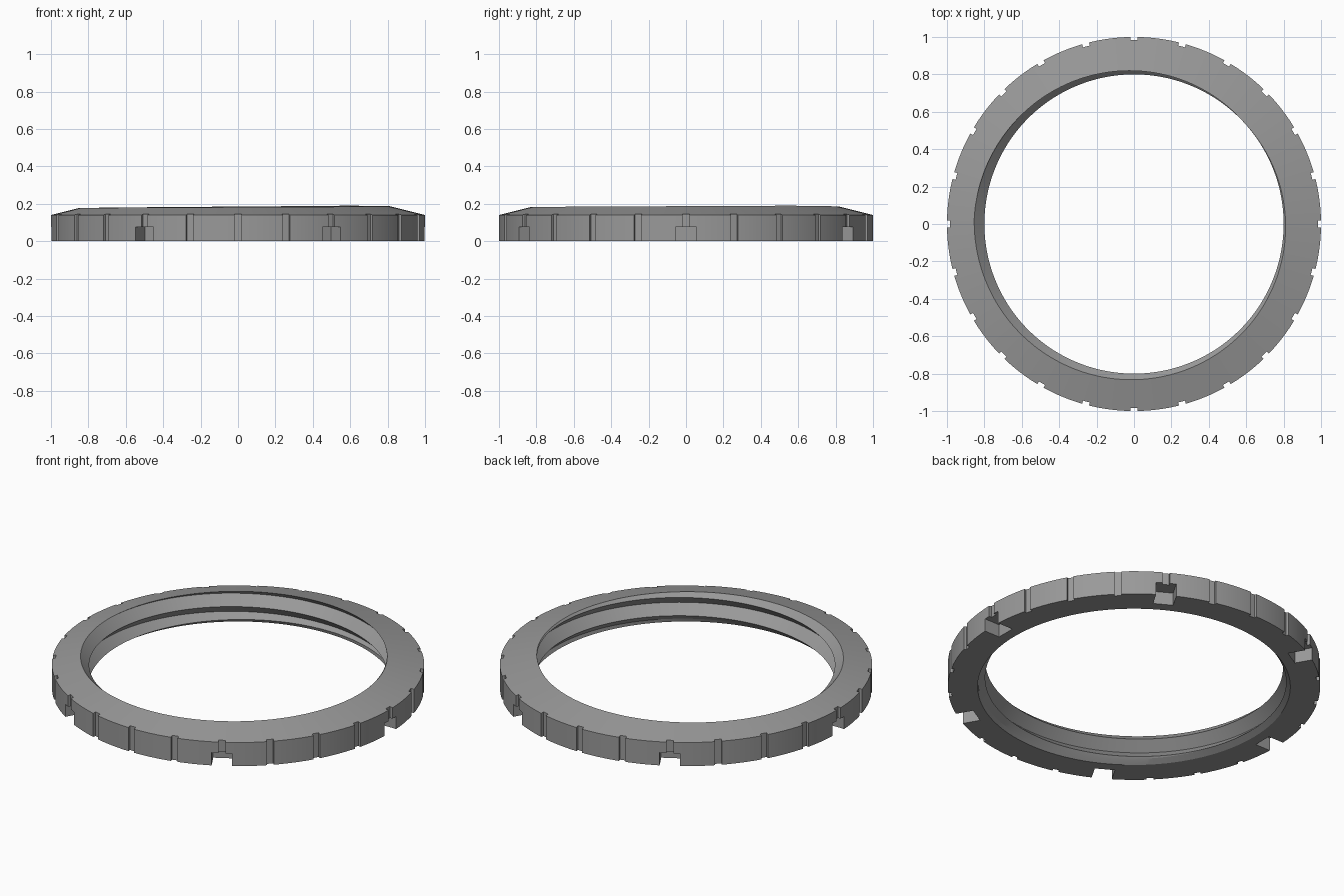
import bpy, bmesh, math
from mathutils import Matrix

if "Cube" in bpy.data.objects:
    bpy.data.objects.remove(bpy.data.objects["Cube"])

SEG = 192
PITCH, CREST, DEPTH = 0.108, 0.80, 0.055      # internal thread
RIM_Z, SLOPE = 0.14, 0.25                     # conical top
CHAMFER_Z, CHAMFER_R = 0.02, 0.84             # bottom lead-in
VALLEY_Z = 0.177                              # height of a thread valley at 180 degrees

grey = bpy.data.materials.new("steel_grey")
grey.diffuse_color = (0.32, 0.32, 0.32, 1)
grey.use_nodes = True
grey.node_tree.nodes["Principled BSDF"].inputs["Base Color"].default_value = grey.diffuse_color


def valley(a):
    return VALLEY_Z + PITCH * (a - math.pi) / (2 * math.pi)


def thread_r(z, a):
    # triangular thread that climbs one pitch per turn
    t = ((z - valley(a)) / PITCH + 0.5) % 1.0 - 0.5
    return CREST + DEPTH * (1 - 2 * abs(t))


def section(a):
    # one radial cross-section: outer wall, cone, then thread down to the base
    r = 0.83
    for _ in range(30):
        top = RIM_Z + SLOPE * (1 - r)
        r = thread_r(top, a)
    pts = [(1, 0), (1, RIM_Z)]
    for k in range(4, -7, -1):
        z = min(max(valley(a) + k * PITCH / 2, CHAMFER_Z), top)
        pts.append((thread_r(z, a), z))
    pts.append((CHAMFER_R, 0))
    return pts


def make_object(name, bm):
    me = bpy.data.meshes.new(name)
    bm.to_mesh(me)
    bm.free()
    ob = bpy.data.objects.new(name, me)
    bpy.context.collection.objects.link(ob)
    me.materials.append(grey)
    return ob


# Threaded ring body
bm = bmesh.new()
cols = []
for i in range(SEG + 1):
    a = 2 * math.pi * i / SEG
    cols.append([bm.verts.new((r * math.cos(a), r * math.sin(a), z))
                 for r, z in section(a)])
n = len(cols[0])
for c, d in zip(cols, cols[1:]):
    for j in range(n):
        k = (j + 1) % n
        bm.faces.new((c[j], d[j], d[k], c[k]))
bmesh.ops.remove_doubles(bm, verts=bm.verts, dist=2e-5)
bmesh.ops.recalc_face_normals(bm, faces=bm.faces)
ring = make_object("threaded_ring", bm)


def cut(name, count, inner, width, bottom, top):
    # boxes around the rim, subtracted from the ring
    bm = bmesh.new()
    for i in range(count):
        m = (Matrix.Rotation(2 * math.pi * i / count, 4, 'Z')
             @ Matrix.Translation(((inner + 1.1) / 2, 0, (bottom + top) / 2))
             @ Matrix.Diagonal((1.1 - inner, width, top - bottom, 1)))
        bmesh.ops.create_cube(bm, size=1, matrix=m)
    cutter = make_object(name, bm)
    cutter.hide_render = True
    mod = ring.modifiers.new(name, 'BOOLEAN')
    mod.operation = 'DIFFERENCE'
    mod.solver = 'EXACT'
    mod.object = cutter
    bpy.context.view_layer.objects.active = ring
    bpy.ops.object.modifier_apply(modifier=name)
    bpy.data.objects.remove(cutter)


# Grip grooves around the rim and six wrench slots in the base
cut("grip_grooves", 24, 0.983, 0.038, -0.1, 0.3)
cut("wrench_slots", 6, 0.90, 0.11, -0.1, 0.075)

bpy.ops.object.select_all(action='DESELECT')
ring.select_set(True)
bpy.context.view_layer.objects.active = ring
bpy.ops.object.shade_smooth_by_angle(angle=math.radians(12))
